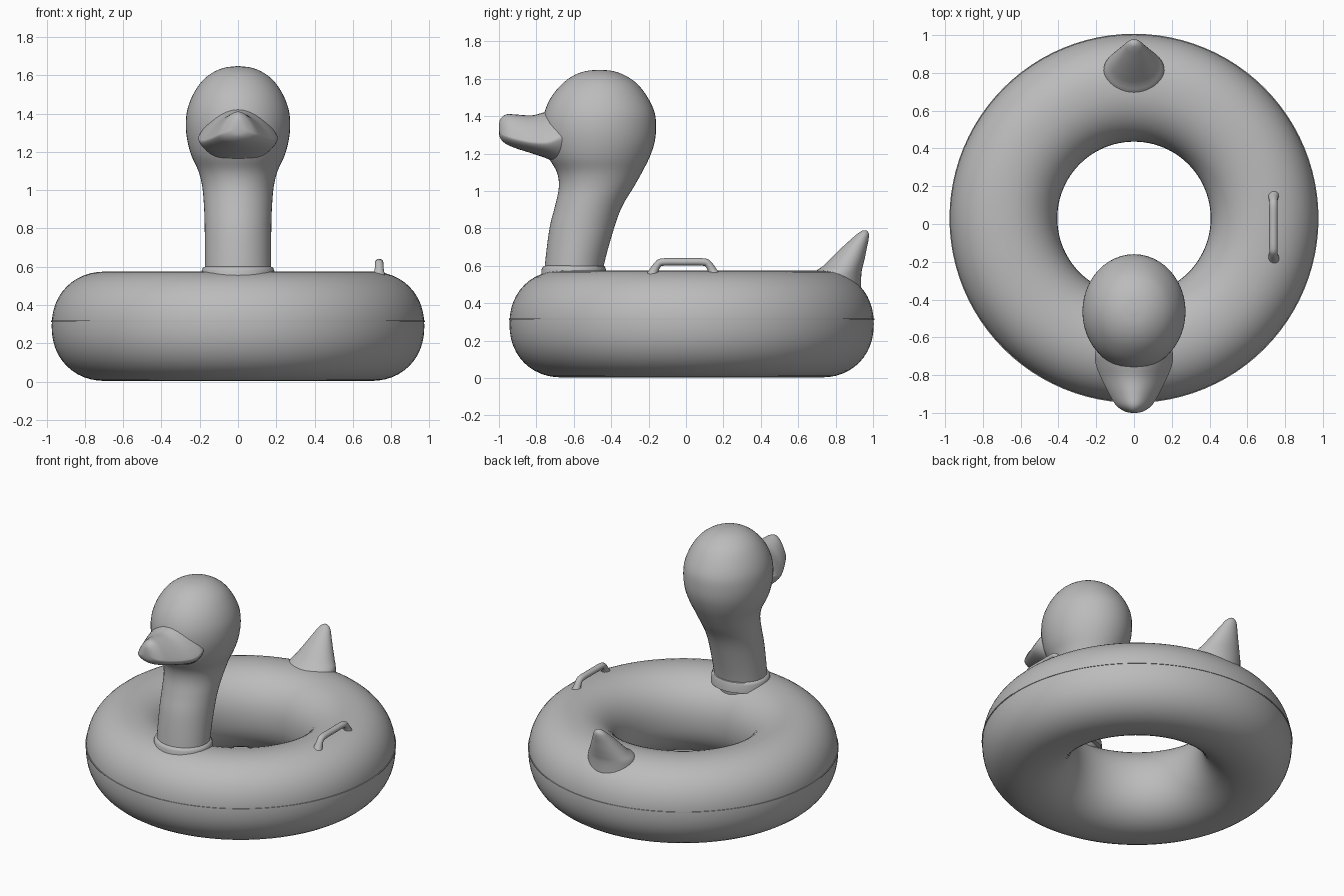
import bpy, bmesh, math
from math import sin, cos, pi

if "Cube" in bpy.data.objects:
    bpy.data.objects.remove(bpy.data.objects["Cube"])

mat = bpy.data.materials.new("soft grey vinyl")
mat.diffuse_color = (0.5, 0.5, 0.5, 1)
mat.use_nodes = True
mat.node_tree.nodes["Principled BSDF"].inputs["Base Color"].default_value = mat.diffuse_color


def smooth_rows(rows, n):
    """Catmull-Rom interpolation between parameter rows."""
    out = []
    for i in range(len(rows) - 1):
        a, b = rows[i], rows[i + 1]
        p, q = rows[max(i - 1, 0)], rows[min(i + 2, len(rows) - 1)]
        for k in range(n):
            t = k / n
            out.append([0.5 * (2 * b0 + (c0 - a0) * t + (2 * a0 - 5 * b0 + 4 * c0 - d0) * t * t
                               + (3 * b0 - a0 - 3 * c0 + d0) * t ** 3)
                        for a0, b0, c0, d0 in zip(p, a, b, q)])
    return out + [list(rows[-1])]


def loft(name, rings, closed=False, angle=50):
    """Skin a list of closed rings; cap the ends unless the rings form a loop."""
    bm = bmesh.new()
    vs = [[bm.verts.new(p) for p in r] for r in rings]
    m, n = len(vs), len(vs[0])
    for i in range(m if closed else m - 1):
        a, b = vs[i], vs[(i + 1) % m]
        for j in range(n):
            k = (j + 1) % n
            bm.faces.new((a[j], a[k], b[k], b[j]))
    if not closed:
        bm.faces.new(vs[0])
        bm.faces.new(vs[-1])
    bmesh.ops.recalc_face_normals(bm, faces=bm.faces)
    me = bpy.data.meshes.new(name)
    bm.to_mesh(me)
    bm.free()
    ob = bpy.data.objects.new(name, me)
    bpy.context.collection.objects.link(ob)
    me.materials.append(mat)
    bpy.ops.object.select_all(action='DESELECT')
    ob.select_set(True)
    bpy.context.view_layer.objects.active = ob
    bpy.ops.object.shade_smooth_by_angle(angle=math.radians(angle))
    return ob


def upright_rings(rows, n=48):
    """Rows of (z, front y, back y, half width) become elliptical rings."""
    return [[(w * cos(2 * pi * j / n), (f + b) / 2 + (b - f) / 2 * sin(2 * pi * j / n), z)
             for j in range(n)] for z, f, b, w in rows]


def spow(v, e):
    return math.copysign(abs(v) ** e, v)


# Inflated ring: slightly squared tube section swept round the hole
CY, R, TW, TH, TZ = 0.03, 0.69, 0.284, 0.286, 0.289
section = [(R + TW * spow(cos(2 * pi * j / 48), 0.93), TZ + TH * spow(sin(2 * pi * j / 48), 0.93))
           for j in range(48)]
loft("swim_ring", [[(r * cos(a), CY + r * sin(a), z) for r, z in section]
                   for a in (2 * pi * i / 96 for i in range(96))], closed=True)

# Thin welded seam round the outside
seam = [(0.955, 0.311), (0.977, 0.311), (0.977, 0.318), (0.955, 0.318)]
loft("ring_seam", [[(r * cos(a), CY + r * sin(a), z) for r, z in seam]
                   for a in (2 * pi * i / 96 for i in range(96))], closed=True)

# Neck and head in one swelling form
head_rows = [(0.45, -0.765, -0.46, 0.175), (0.60, -0.755, -0.44, 0.173),
             (0.80, -0.73, -0.385, 0.174), (0.92, -0.70, -0.34, 0.178),
             (1.02, -0.68, -0.28, 0.187), (1.10, -0.69, -0.235, 0.207),
             (1.18, -0.735, -0.195, 0.243), (1.26, -0.76, -0.168, 0.265),
             (1.34, -0.768, -0.16, 0.273), (1.42, -0.757, -0.168, 0.265),
             (1.50, -0.722, -0.205, 0.235), (1.57, -0.665, -0.258, 0.188),
             (1.615, -0.605, -0.32, 0.132), (1.64, -0.54, -0.385, 0.072),
             (1.648, -0.475, -0.45, 0.012)]
loft("neck_and_head", upright_rings(smooth_rows(head_rows, 4)))

# Collar where the neck is welded on
loft("neck_collar", upright_rings([(0.53, -0.775, -0.425, 0.192), (0.58, -0.772, -0.428, 0.19),
                                   (0.597, -0.764, -0.434, 0.182), (0.602, -0.75, -0.45, 0.168)]))

# Bill: rows of (y, half width, top z, mouth z, bottom z)
bill_rows = [(-1.0, 0.012, 1.35, 1.33, 1.31), (-0.992, 0.05, 1.385, 1.307, 1.28),
             (-0.96, 0.095, 1.41, 1.292, 1.25), (-0.90, 0.132, 1.408, 1.275, 1.225),
             (-0.82, 0.172, 1.405, 1.26, 1.20), (-0.74, 0.203, 1.425, 1.26, 1.172),
             (-0.67, 0.203, 1.43, 1.285, 1.14), (-0.58, 0.16, 1.40, 1.29, 1.14)]


def bill_ring(y, w, top, mid, bot, n=40):
    pts = []
    for j in range(n):
        t = 2 * pi * j / n
        s = sin(t)
        z = mid + (top - mid) * s ** 1.8 if s >= 0 else mid - (mid - bot) * (-s) ** 1.2
        pts.append((w * cos(t), y, z))
    return pts


loft("bill", [bill_ring(*r) for r in smooth_rows(bill_rows, 4)])

# Pointed tail leaning backwards
tail_rows = [(0.38, 0.67, 0.94, 0.165), (0.48, 0.67, 0.936, 0.165), (0.56, 0.685, 0.938, 0.16),
             (0.60, 0.735, 0.946, 0.135), (0.65, 0.785, 0.958, 0.105), (0.70, 0.836, 0.968, 0.077),
             (0.74, 0.88, 0.976, 0.055), (0.77, 0.915, 0.978, 0.037), (0.787, 0.94, 0.968, 0.016),
             (0.79, 0.95, 0.958, 0.004)]
loft("tail", upright_rings(smooth_rows(tail_rows, 3), 40))

# Grab handle on one side: bent tube with flared feet, (y, z, radius)
handle = [(-0.185, 0.54, 0.034), (-0.172, 0.572, 0.024), (-0.152, 0.605, 0.02), (-0.125, 0.62, 0.02),
          (-0.015, 0.621, 0.02), (0.095, 0.62, 0.02), (0.122, 0.605, 0.02),
          (0.142, 0.572, 0.024), (0.155, 0.54, 0.034)]
path = smooth_rows(handle, 4)
rings = []
for i, (y, z, r) in enumerate(path):
    p, q = path[max(i - 1, 0)], path[min(i + 1, len(path) - 1)]
    a = math.atan2(q[1] - p[1], q[0] - p[0])
    rings.append([(0.738 + r * 1.1 * cos(t), y - r * sin(a) * sin(t), z + r * cos(a) * sin(t))
                  for t in (2 * pi * j / 16 for j in range(16))])
loft("grab_handle", rings)
